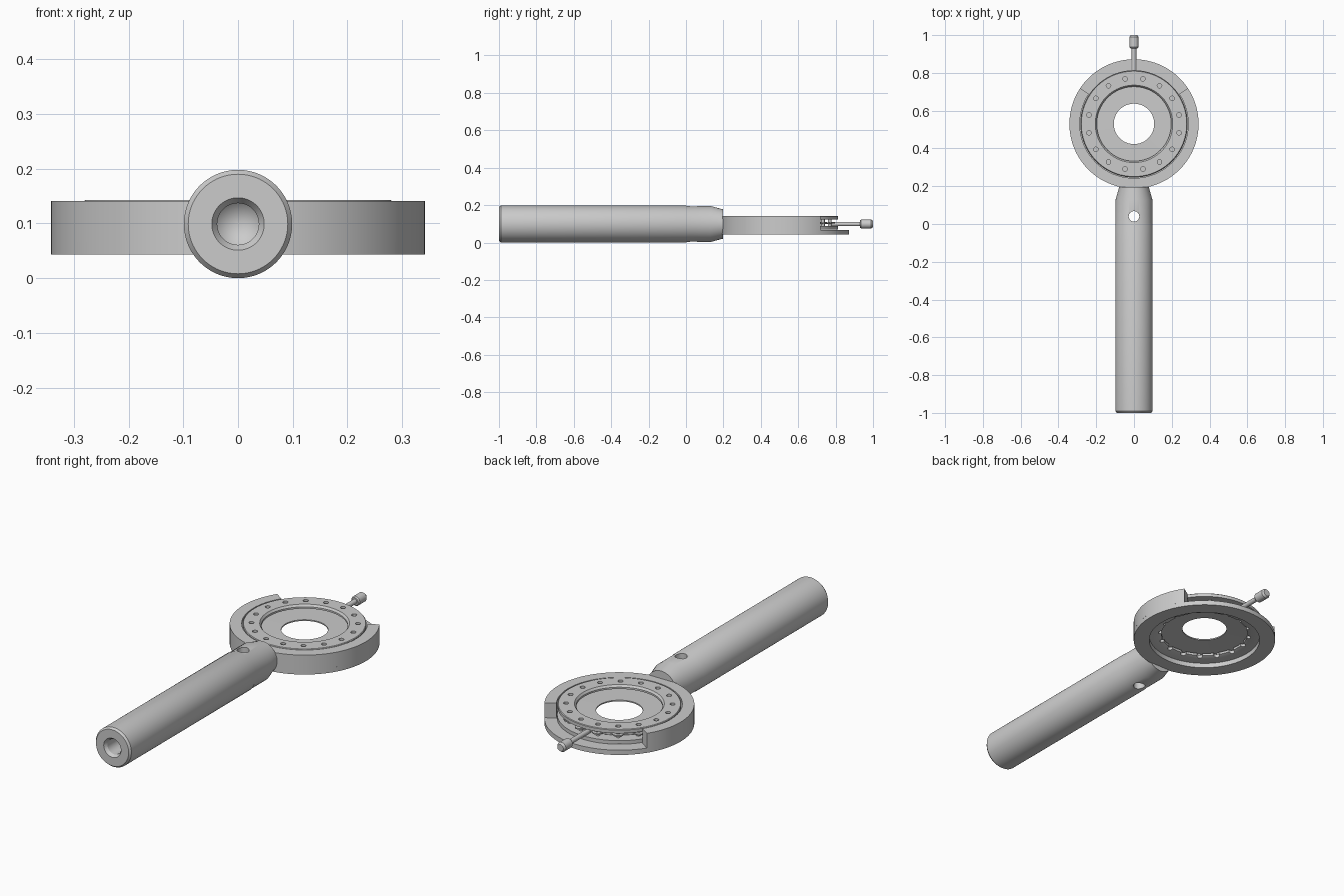
import bpy, bmesh, math
from mathutils import Matrix

if "Cube" in bpy.data.objects:
    bpy.data.objects.remove(bpy.data.objects["Cube"])

CY, CZ = 0.53, 0.099          # ring centre in y, handle axis height
ALONG_Y = Matrix.Translation((0, 0, CZ)) @ Matrix.Rotation(-math.pi / 2, 4, 'X')
AT_RING = Matrix.Translation((0, CY, 0))


def finish(bm, name):
    bmesh.ops.remove_doubles(bm, verts=bm.verts, dist=1e-6)
    bmesh.ops.recalc_face_normals(bm, faces=bm.faces)
    me = bpy.data.meshes.new(name)
    bm.to_mesh(me)
    bm.free()
    ob = bpy.data.objects.new(name, me)
    bpy.context.collection.objects.link(ob)
    return ob


def lathe(name, profile, matrix, start=0.0, sweep=360.0, steps=96):
    """Spin a closed (radius, height) profile; partial sweeps get end caps."""
    bm = bmesh.new()
    full = sweep >= 360
    rings = []
    for i in range(steps if full else steps + 1):
        a = math.radians(start + sweep * i / steps)
        rings.append([bm.verts.new(matrix @ Matrix.Rotation(a, 4, 'Z') @ Matrix.Translation((r, 0, h)).to_translation())
                      for r, h in profile])
    n = len(profile)
    for i in range(steps):
        a, b = rings[i], rings[(i + 1) % len(rings)]
        for j in range(n):
            k = (j + 1) % n
            if profile[j][0] > 0 or profile[k][0] > 0:
                bm.faces.new((a[j], b[j], b[k], a[k]))
    if not full:
        bm.faces.new(rings[0])
        bm.faces.new(rings[-1])
    return finish(bm, name)


def posts(name, count, radius, r, z0, z1):
    """Circle of upright cylinders around the ring centre."""
    bm = bmesh.new()
    for i in range(count):
        a = 2 * math.pi * (i + 0.5) / count
        m = Matrix.Translation((radius * math.cos(a), CY + radius * math.sin(a), (z0 + z1) / 2))
        bmesh.ops.create_cone(bm, cap_ends=True, segments=20, radius1=r, radius2=r, depth=z1 - z0, matrix=m)
    return finish(bm, name)


def cut(target, cutter):
    mod = target.modifiers.new("cut", 'BOOLEAN')
    mod.operation, mod.solver, mod.object = 'DIFFERENCE', 'EXACT', cutter
    cutter.hide_render = True
    cutter.hide_set(True)


# Handle with chamfered end, blind conical bore and tapered neck
handle = lathe("handle", [
    (0, -0.80), (0.038, -0.835), (0.038, -0.985), (0.048, -1.0), (0.091, -1.0), (0.099, -0.99),
    (0.099, 0.0), (0.097, 0.005), (0.097, 0.13), (0.080, 0.19), (0.080, 0.197), (0, 0.197)], ALONG_Y)

# Cross hole through the handle
cross = lathe("cross_hole_cutter", [(0, -0.1), (0.028, -0.1), (0.028, 0.3), (0, 0.3)],
              Matrix.Translation((0, 0.04, 0)), steps=32)
cut(handle, cross)

# Housing: full bottom flange and a wall left open at the back
flange = lathe("housing_flange", [(0.267, 0.043), (0.342, 0.043), (0.342, 0.067), (0.267, 0.067)], AT_RING)
wall = lathe("housing_wall", [(0.287, 0.066), (0.342, 0.066), (0.342, 0.141), (0.287, 0.141)], AT_RING,
             start=146.5, sweep=247)

# Rotating top plate with a ring of shallow holes
top_plate = lathe("top_plate", [(0.197, 0.124), (0.282, 0.124), (0.282, 0.140), (0.279, 0.143),
                                (0.205, 0.143), (0.197, 0.133)], AT_RING)
cut(top_plate, posts("plate_hole_cutter", 16, 0.243, 0.012, 0.131, 0.16))

# Lower plate with notches around its inner edge
lower_plate = lathe("lower_plate", [(0.208, 0.076), (0.225, 0.070), (0.284, 0.070), (0.284, 0.088), (0.208, 0.088)],
                    AT_RING)
cut(lower_plate, posts("notch_cutter", 16, 0.21, 0.014, 0.05, 0.12))

# Iris diaphragm, blade lobes and pivot pins between the plates
iris = lathe("iris_diaphragm", [(0.107, 0.104), (0.25, 0.100), (0.25, 0.108), (0.107, 0.110)], AT_RING)
lobes = posts("blade_lobes", 16, 0.245, 0.026, 0.101, 0.107)
pins = posts("pivot_pins", 16, 0.243, 0.010, 0.085, 0.127)

# Lever rod with a chamfered knob
lever = lathe("lever", [(0, 0.76), (0.012, 0.76), (0.012, 0.93), (0.019, 0.93), (0.024, 0.936),
                        (0.024, 0.990), (0.017, 1.0), (0, 1.0)], ALONG_Y, steps=32)

# Smooth round walls, sharp edges
bpy.ops.object.select_all(action='DESELECT')
for ob in (handle, flange, wall, top_plate, lower_plate, iris, lobes, pins, lever):
    ob.select_set(True)
bpy.context.view_layer.objects.active = handle
bpy.ops.object.shade_smooth_by_angle(angle=math.radians(25))
